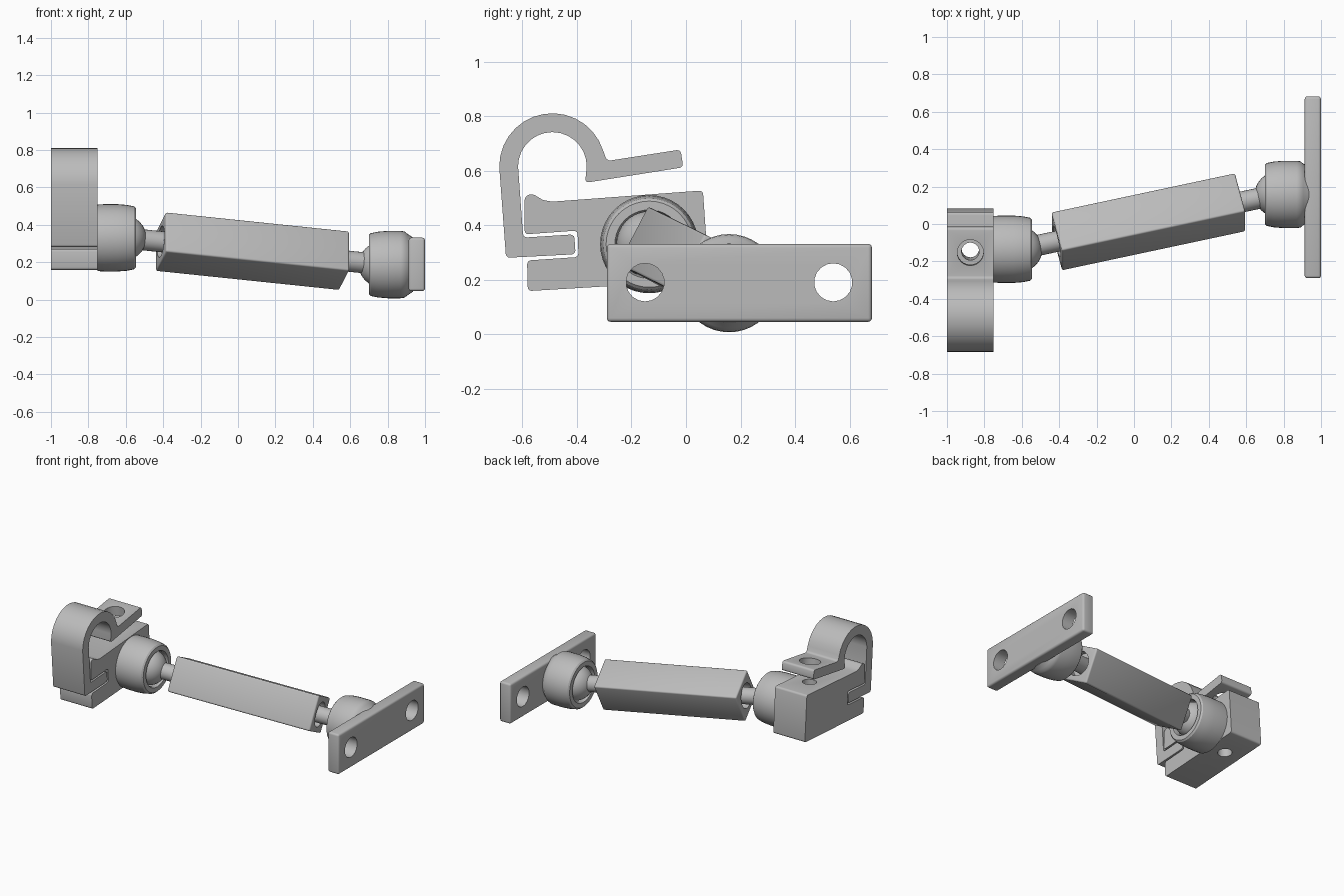
import bpy, bmesh, math
from mathutils import Vector, Matrix

if "Cube" in bpy.data.objects:
    bpy.data.objects.remove(bpy.data.objects["Cube"], do_unlink=True)

GREY = (0.5, 0.5, 0.5, 1)
mat = bpy.data.materials.new("plain grey")
mat.use_nodes = True
mat.diffuse_color = GREY
mat.node_tree.nodes["Principled BSDF"].inputs["Base Color"].default_value = GREY


def finish(name, bm):
    bmesh.ops.recalc_face_normals(bm, faces=bm.faces[:])
    me = bpy.data.meshes.new(name)
    bm.to_mesh(me)
    bm.free()
    me.materials.append(mat)
    ob = bpy.data.objects.new(name, me)
    bpy.context.collection.objects.link(ob)
    return ob


def activate(ob):
    bpy.ops.object.select_all(action='DESELECT')
    ob.select_set(True)
    bpy.context.view_layer.objects.active = ob


def smooth(ob):
    activate(ob)
    bpy.ops.object.shade_smooth_by_angle(angle=math.radians(32))


def axis_frame(origin, direction, roll=0.0):
    """Matrix whose local x runs along direction, rolled about it."""
    d = direction.normalized()
    u = Vector((0, math.cos(roll), math.sin(roll)))
    u = (u - d * u.dot(d)).normalized()
    m = Matrix((d, u, d.cross(u))).transposed().to_4x4()
    m.translation = origin
    return m


def rod(name, a, b, radius, sides=24):
    a, b = Vector(a), Vector(b)
    bm = bmesh.new()
    turn = (b - a).to_track_quat('Z', 'Y').to_matrix().to_4x4()
    bmesh.ops.create_cone(bm, cap_ends=True, segments=sides, radius1=radius, radius2=radius,
                          depth=(b - a).length, matrix=Matrix.Translation((a + b) / 2) @ turn)
    return finish(name, bm)


def drill(ob, a, b, radius, sides=24):
    cutter = rod("hole_cutter", a, b, radius, sides)
    cutter.hide_render = True
    mod = ob.modifiers.new("hole", 'BOOLEAN')
    mod.operation, mod.solver, mod.object = 'DIFFERENCE', 'EXACT', cutter
    activate(ob)
    bpy.ops.object.modifier_apply(modifier=mod.name)
    bpy.data.objects.remove(cutter, do_unlink=True)


def box(name, size, matrix, bevel):
    bm = bmesh.new()
    bmesh.ops.create_cube(bm, size=1)
    bmesh.ops.scale(bm, vec=size, verts=bm.verts[:])
    bmesh.ops.bevel(bm, geom=bm.edges[:], offset=bevel, segments=3, profile=0.5, affect='EDGES')
    bm.transform(matrix)
    return finish(name, bm)


def prism(name, outline, x0, x1, bevel):
    """Extrude a y-z outline along x and round its sharp corners."""
    bm = bmesh.new()
    face = bm.faces.new([bm.verts.new((x0, y, z)) for y, z in outline])
    out = bmesh.ops.extrude_face_region(bm, geom=[face], use_keep_orig=True)
    moved = [g for g in out["geom"] if isinstance(g, bmesh.types.BMVert)]
    bmesh.ops.translate(bm, vec=(x1 - x0, 0, 0), verts=moved)
    bmesh.ops.recalc_face_normals(bm, faces=bm.faces[:])
    corners = [e for e in bm.edges
               if abs(e.verts[0].co.x - e.verts[1].co.x) > 0.01
               and e.calc_face_angle(0) > math.radians(35)]
    bmesh.ops.bevel(bm, geom=corners, offset=bevel, segments=3, profile=0.5,
                    affect='EDGES', clamp_overlap=True)
    return finish(name, bm)


def lathe(name, profile, rim, side):
    """Revolve (depth behind rim, radius) points about an x axis through rim."""
    bm = bmesh.new()
    vs = [bm.verts.new((side * d, r, 0)) for d, r in profile]
    es = [bm.edges.new(p) for p in zip(vs, vs[1:])]
    bmesh.ops.spin(bm, geom=vs + es, cent=(0, 0, 0), axis=(1, 0, 0),
                   angle=math.tau, steps=40, use_merge=False)
    bmesh.ops.remove_doubles(bm, verts=bm.verts[:], dist=0.0005)
    bm.transform(Matrix.Translation(rim))
    return finish(name, bm)


# Hook clamp with tab and foot
def arc(radius, a0, a1, n=14):
    angles = [math.radians(a0 + (a1 - a0) * i / n) for i in range(n + 1)]
    return [(-0.49 + radius * math.cos(a), 0.615 + radius * math.sin(a)) for a in angles]


hook_outline = ([(-0.66, 0.28), (-0.405, 0.293), (-0.41, 0.366), (-0.597, 0.354)]
                + arc(0.126, 180, 0)
                + [(-0.37, 0.555), (-0.01, 0.612), (-0.02, 0.677), (-0.29, 0.635)]
                + arc(0.195, 18, 180))
hook = prism("hook_clamp", hook_outline, -1.0, -0.75, 0.014)
drill(hook, (-0.875, -0.14, 0.5), (-0.875, -0.165, 0.8), 0.07)
smooth(hook)

# Clamp block with a slot for the hook foot
block_outline = [(-0.58, 0.158), (0.085, 0.198), (0.062, 0.527), (-0.49, 0.486),
                 (-0.525, 0.492), (-0.565, 0.516), (-0.592, 0.505), (-0.592, 0.366),
                 (-0.398, 0.38), (-0.394, 0.283), (-0.583, 0.27)]
block = prism("clamp_block", block_outline, -1.0, -0.75, 0.014)
drill(block, (-0.875, -0.155, 0.7), (-0.875, -0.125, 0.05), 0.047)
smooth(block)

# Mounting plate
plate = box("mounting_plate", (0.087, 0.972, 0.286),
            Matrix.Translation((0.956, 0.196, 0.188)), 0.014)
for y in (-0.15, 0.54):
    drill(plate, (0.8, y, 0.19), (1.1, y, 0.19), 0.07, 18)
smooth(plate)

# Ball sockets
cup = [(0.19, 0), (0.165, 0.08), (0.115, 0.118), (0.065, 0.128), (0.02, 0.119),
       (0, 0.126), (0, 0.158), (0.01, 0.168), (0.05, 0.176), (0.1, 0.18), (0.17, 0.18)]
left_rim, right_rim = Vector((-0.545, -0.135, 0.33)), Vector((0.70, 0.158, 0.187))
smooth(lathe("right_socket", cup + [(0.205, 0.178), (0.206, 0)], left_rim, -1))
smooth(lathe("left_socket", cup + [(0.19, 0.177), (0.205, 0.165), (0.235, 0.145), (0.236, 0)],
             right_rim, 1))

# Ball joints
ball_a = left_rim - Vector((0.065, 0, 0))
ball_b = right_rim + Vector((0.065, 0, 0))
for name, centre in (("right_ball", ball_a), ("left_ball", ball_b)):
    bm = bmesh.new()
    bmesh.ops.create_uvsphere(bm, u_segments=32, v_segments=16, radius=0.12,
                              matrix=Matrix.Translation(centre))
    smooth(finish(name, bm))

# Square bar with recessed ends, joined to the balls by stems
axis = ball_b - ball_a
d = axis.normalized()
middle = ball_a.lerp(ball_b, 0.5)
length = 1.008
bar = box("square_bar", (length, 0.238, 0.238),
          axis_frame(middle, axis, math.radians(-27.6)), 0.01)
for name, ball, s in (("right_stem", ball_a, -1), ("left_stem", ball_b, 1)):
    end = middle + d * s * length / 2
    drill(bar, end - d * s * 0.06, end + d * s * 0.1, 0.085)
    smooth(rod(name, ball, end - d * s * 0.1, 0.056))
smooth(bar)
